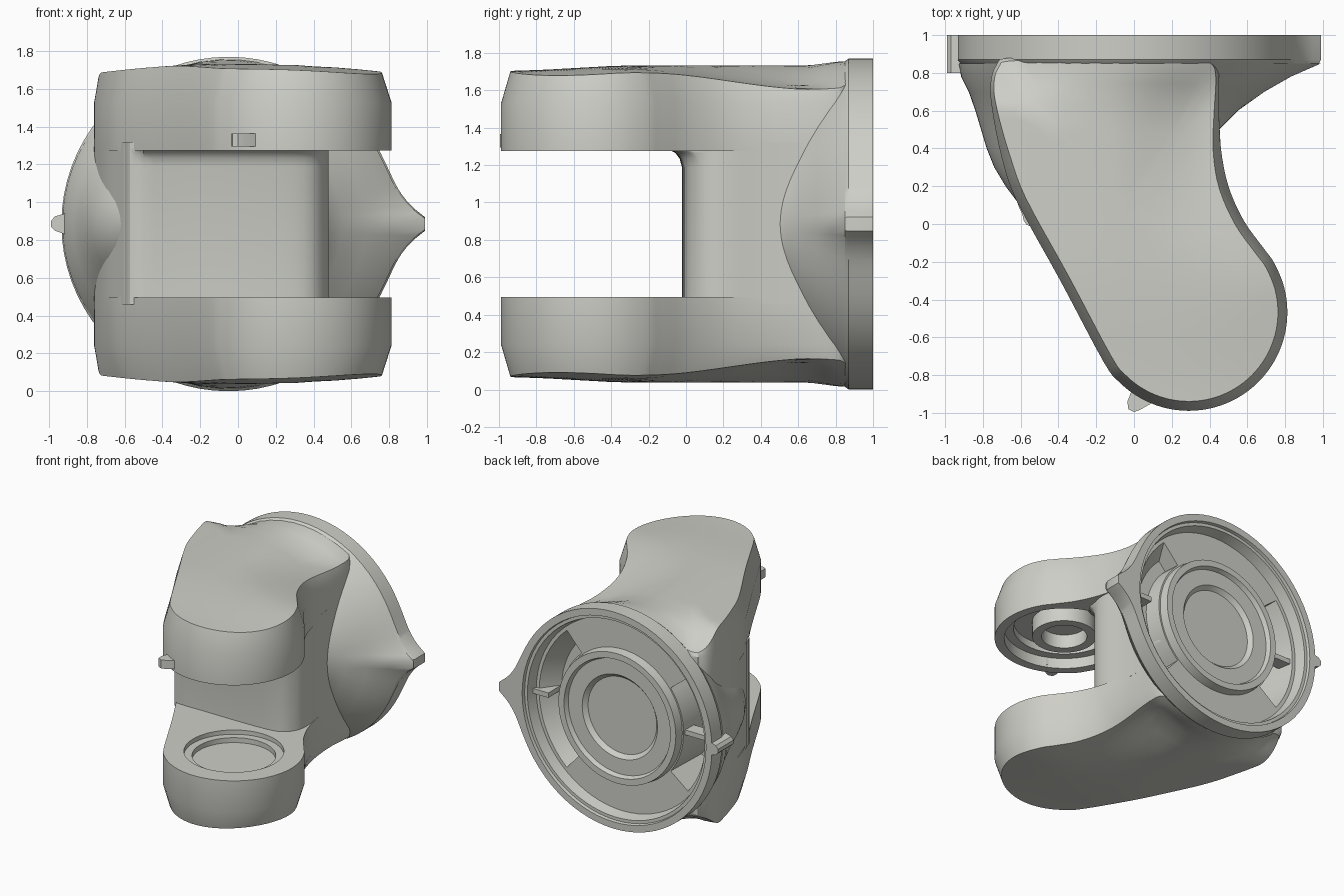
import bpy, bmesh, math
from mathutils import Vector

if "Cube" in bpy.data.objects:
    bpy.data.objects.remove(bpy.data.objects["Cube"])

MID = 0.885            # height of the mirror plane and of the flange axis
AX = -0.05             # x of the flange axis
PIVOT = (0.29, -0.467)

grey = bpy.data.materials.new("warm grey")
grey.diffuse_color = (0.62, 0.62, 0.575, 1)
grey.use_nodes = True
grey.node_tree.nodes["Principled BSDF"].inputs["Base Color"].default_value = grey.diffuse_color


def loft(name, rings):
    """Skin a list of equal-length rings and cap both ends."""
    bm = bmesh.new()
    vs = [[bm.verts.new(p) for p in ring] for ring in rings]
    n = len(rings[0])
    for a, b in zip(vs, vs[1:]):
        for i in range(n):
            j = (i + 1) % n
            bm.faces.new((a[i], a[j], b[j], b[i]))
    bm.faces.new(vs[0][::-1])
    bm.faces.new(vs[-1])
    bmesh.ops.recalc_face_normals(bm, faces=bm.faces)
    me = bpy.data.meshes.new(name)
    bm.to_mesh(me)
    bm.free()
    ob = bpy.data.objects.new(name, me)
    bpy.context.collection.objects.link(ob)
    me.materials.append(grey)
    return ob


def cylinder(name, r, z0, z1, r_in=None):
    """Vertical disc on the pivot axis, or a tube when r_in is given."""
    prof = [(r, z0), (r, z1)]
    if r_in:
        prof = [(r, z1), (r, z0), (r_in, z0), (r_in, z1 - (z1 - z0) * 0.2)]
    ang = [2 * math.pi * i / 64 for i in range(64)]
    return loft(name, [[(PIVOT[0] + q * math.cos(a), PIVOT[1] + q * math.sin(a), z)
                        for a in ang] for q, z in prof])


def cut(ob, cutters):
    bpy.context.view_layer.objects.active = ob
    for c in cutters:
        c.hide_render = True
        m = ob.modifiers.new("cut", 'BOOLEAN')
        m.operation, m.solver, m.object = 'DIFFERENCE', 'EXACT', c
        bpy.ops.object.modifier_apply(modifier=m.name)


def smooth_curve(pts, steps=4):
    """Closed Catmull-Rom curve through 2D points."""
    out, n = [], len(pts)
    for i in range(n):
        p0, p1, p2, p3 = (Vector(pts[(i + k) % n]) for k in (-1, 0, 1, 2))
        for s in range(steps):
            t = s / steps
            out.append(0.5 * (2 * p1 + (p2 - p0) * t + (2 * p0 - 5 * p1 + 4 * p2 - p3) * t * t
                              + (3 * p1 - p0 - 3 * p2 + p3) * t ** 3))
    return out


def ramp(v):
    v = max(0, min(1, v))
    return v * v * (3 - 2 * v)


def inset(pts):
    """Move a clockwise outline inwards, less towards the back."""
    out, n = [], len(pts)
    for i, p in enumerate(pts):
        t = (pts[(i + 1) % n] - pts[i - 1]).normalized()
        out.append(p + Vector((t.y, -t.x)) * (0.05 - 0.033 * ramp((p.y - 0.2) / 0.6)))
    return out


# Shared bean-shaped outline of the fork
nose = [(PIVOT[0] + 0.522 * math.cos(math.radians(a)), PIVOT[1] + 0.522 * math.sin(math.radians(a)))
        for a in range(30, -151, -15)]
left = [(-0.62, 0.12), (-0.70, 0.35), (-0.75, 0.6), (-0.76, 0.74), (-0.73, 0.84), (-0.66, 0.88)]
back = [(-0.3, 0.88), (0.1, 0.88), (0.36, 0.88), (0.43, 0.85), (0.45, 0.78), (0.45, 0.6),
        (0.46, 0.4)]
outline = smooth_curve(nose + [(-0.39, -0.30)] + left + back + [(0.50, 0.2), (0.58, 0.02), (0.68, -0.12)])


def cap_height(p):
    """Gently domed cap that meets the round flange at the back."""
    h = 0.85 - 0.045 * ((p.x - 0.05) / 0.75) ** 2 - 0.03 * ramp((-0.2 - p.y) / 0.75)
    h -= 0.12 * ramp((p.y + 0.4) / 1.1) * ramp((p.x + 0.15) / 0.55)
    rim_h = max(0.67, math.sqrt(0.872 ** 2 - (p.x - AX) ** 2))
    k = ramp((p.y - 0.6) / 0.27)
    return h + (rim_h - h) * k


# Two fork arms, mirrored about the middle
arms = []
for name, s in (("upper_arm", 1), ("lower_arm", -1)):
    rings = [[(p.x, p.y, MID + s * h) for p in outline] for h in (0.39, 0.645)]
    rim = inset(outline)
    hub = Vector((-0.05, 0.1))
    for k in (1, 0.92, 0.84, 0.7, 0.5, 0.3, 0.1):
        ring = [hub + (p - hub) * k for p in rim]
        rings.append([(p.x, p.y, MID + s * cap_height(p)) for p in ring])
    arms.append(loft(name, rings))

# Pivot recesses facing each other, with a bearing tube in the upper one
cutters = [cylinder("upper_recess", 0.45, 1.2, 1.36), cylinder("upper_inner_recess", 0.38, 1.3, 1.42)]
cut(arms[0], cutters)
low = [cylinder("lower_recess", 0.37, 0.46, 0.55), cylinder("lower_inner_recess", 0.31, 0.42, 0.54)]
cut(arms[1], low)
cutters += low
tube = cylinder("bearing_tube", 0.24, 1.29, 1.43, 0.17)

# Column joining the arms, flared at its front top edge
front = [(0.48, 0.2), (0.45, 0.08), (0.35, 0.0), (0.1, -0.02), (-0.3, -0.02), (-0.545, -0.015), (-0.595, 0.06)]
col = smooth_curve(front + left + back)
rings = []
for z, d in ((0.46, 0), (1.19, 0), (1.235, 0.012), (1.265, 0.035), (1.287, 0.08), (1.32, 0.08)):
    rings.append([(p.x, p.y - (d if p.y < 0.1 and -0.53 < p.x < 0.46 else 0), z) for p in col])
column = loft("column", rings)

# Angles round the flange axis, denser at the pointer
degs = sorted(set(range(0, 360, 5)) | {2, 4, 7, 12, 358, 356, 353, 348})


def bump(deg):
    d = min(deg, 360 - deg)
    return math.exp(-max(0, d - 2.2) / 6) if d < 40 else 0


# Flange with pointer, stepped on its back face
profile = [(0.8, 0.80, 0), (0.87, 0.85, 0.16), (0.885, 0.87, 0.155), (0.885, 1.0, 0.155), (0.83, 1.0, 0),
           (0.825, 0.975, 0), (0.80, 0.975, 0), (0.78, 0.89, 0), (0.54, 0.89, 0), (0.53, 0.96, 0),
           (0.48, 0.96, 0), (0.465, 0.925, 0), (0.34, 0.925, 0), (0.31, 0.892, 0)]
flange = loft("flange", [[(AX + (r + b * bump(d)) * math.cos(math.radians(d)), y,
                           MID + (r + b * bump(d)) * math.sin(math.radians(d))) for d in degs]
                         for r, y, b in profile])

# Flared neck blending the column into the flange
sections = [(0.10, -0.55, -0.2, 0.15, 0), (0.12, -0.62, 0, 0.24, 0), (0.2, -0.68, 0.2, 0.33, 0),
            (0.3, -0.74, 0.35, 0.40, 0), (0.4, -0.78, 0.4, 0.46, 0), (0.5, -0.81, 0.45, 0.53, 0),
            (0.6, -0.84, 0.55, 0.63, 0), (0.7, -0.875, 0.67, 0.73, 0.02),
            (0.78, -0.915, 0.77, 0.80, 0.06), (0.85, -0.93, 0.83, 0.865, 0.16)]
rings = []
for y, x0, x1, rz, b in sections:
    cx, rx = (x0 + x1) / 2, (x1 - x0) / 2
    rings.append([(cx + (rx + b * bump(d)) * math.cos(math.radians(d)), y,
                   MID + rz * math.sin(math.radians(d))) for d in degs])
neck = loft("neck", rings)


# Deep pockets in the back, either side of the inner ring
def pocket(name, centre, half, r0, r1, r_floor, floor):
    rings = []
    for y, outer, inner in ((floor, r_floor, r0 + 0.01), (0.94, r1, r0)):
        arc = [math.radians(centre - half + half * i / 8) for i in range(17)]
        pts = [(outer, a) for a in arc] + [(inner, a) for a in arc[::-1]]
        rings.append([(AX + r * math.cos(a), y, MID + r * math.sin(a)) for r, a in pts])
    return loft(name, rings)


pockets = [pocket("right_pocket", 0, 48, 0.55, 0.79, 0.65, 0.75),
           pocket("left_pocket", 180, 38, 0.55, 0.76, 0.68, 0.5)]
for ob in (flange, neck, column, *arms):
    cut(ob, pockets)
for c in cutters + pockets:
    bpy.data.objects.remove(c)


def bar(name, pts, lo, hi, axis):
    """Prism: 2D points swept along y or z."""
    if axis == 'y':
        return loft(name, [[(a, t, b) for a, b in pts] for t in (lo, hi)])
    return loft(name, [[(a, b, t) for a, b in pts] for t in (lo, hi)])


# Ribs in the pockets, side tab and front tab
bar("right_rib", [(0.60, 0.865), (0.75, 0.865), (0.75, 0.905), (0.60, 0.905)], 0.75, 0.92, 'y')
bar("left_rib", [(-0.82, 0.865), (-0.58, 0.865), (-0.58, 0.905), (-0.82, 0.905)], 0.76, 0.87, 'y')
bar("side_tab", [(-0.90, 0.825), (-0.97, 0.85), (-0.99, 0.87), (-0.99, 0.90), (-0.97, 0.925),
                 (-0.90, 0.945)], 0.80, 1.0, 'y')
bar("front_tab", [(0.0, -0.85), (-0.035, -0.94), (-0.03, -0.98), (0.0, -0.995), (0.03, -0.985),
                  (0.10, -0.945), (0.12, -0.88)], 1.295, 1.365, 'z')

# Smooth shading with sharp edges kept
bpy.ops.object.select_all(action='DESELECT')
for ob in bpy.data.objects:
    ob.select_set(True)
    bpy.context.view_layer.objects.active = ob
bpy.ops.object.shade_smooth_by_angle(angle=math.radians(30))
